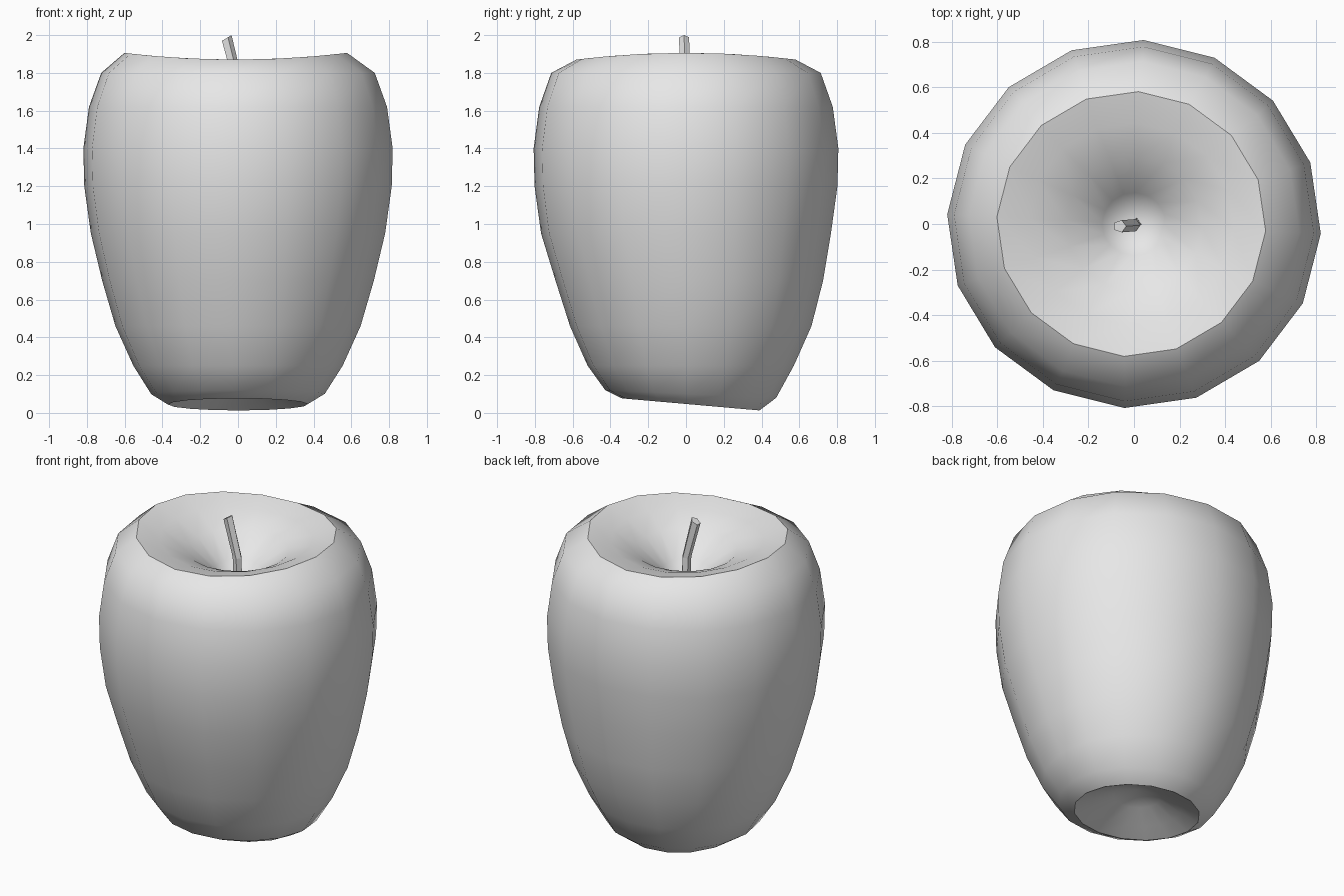
import bpy, bmesh, math
from mathutils import Vector

cube = bpy.data.objects.get("Cube")
if cube:
    bpy.data.objects.remove(cube, do_unlink=True)

grey = bpy.data.materials.new("light_grey")
grey.use_nodes = True
colour = (0.8, 0.8, 0.8, 1)
grey.diffuse_color = colour
grey.node_tree.nodes["Principled BSDF"].inputs["Base Color"].default_value = colour

SIDES = 16


def finish(bm, name):
    bmesh.ops.recalc_face_normals(bm, faces=bm.faces)
    mesh = bpy.data.meshes.new(name)
    bm.to_mesh(mesh)
    bm.free()
    mesh.materials.append(grey)
    obj = bpy.data.objects.new(name, mesh)
    bpy.context.collection.objects.link(obj)
    return obj


def bridge(bm, a, b):
    n = len(a)
    return [bm.faces.new((a[i], a[(i + 1) % n], b[(i + 1) % n], b[i])) for i in range(n)]


def fan(bm, ring, tip):
    n = len(ring)
    return [bm.faces.new((ring[i], ring[(i + 1) % n], tip)) for i in range(n)]


# Fruit body: (radius, height, saddle, tilt) from the lower dimple to the upper one
profile = [
    (0.14, 0.15, 0, 0.01), (0.27, 0.09, 0, 0.02),
    (0.37, 0.045, 0, 0.032),                       # lower rim
    (0.46, 0.10, 0, 0.02), (0.555, 0.25, 0, 0), (0.65, 0.46, 0, 0),
    (0.72, 0.70, 0, 0), (0.78, 0.95, 0, 0), (0.815, 1.2, 0, 0),
    (0.82, 1.4, 0, 0), (0.79, 1.62, 0, 0), (0.725, 1.8, 0, 0),
    (0.59, 1.888, 0.018, 0),                       # upper rim
    (0.45, 1.85, 0.01, 0), (0.3, 1.785, 0, 0), (0.14, 1.66, 0, 0),
]
LOWER_RIM, UPPER_RIM = 2, 12

bm = bmesh.new()
rings = []
for radius, height, saddle, tilt in profile:
    shift_y = min(0.025, 0.07 * max(0, 0.95 - height))
    shift_x = -0.012 if height > 1.84 else 0
    ring = []
    for i in range(SIDES):
        a = math.radians(-3) + math.tau * i / SIDES
        z = height + saddle * math.cos(2 * a) - tilt * math.sin(a)
        ring.append(bm.verts.new((radius * math.cos(a) + shift_x,
                                  radius * 0.985 * math.sin(a) + shift_y, z)))
    rings.append(ring)
for low, high in zip(rings, rings[1:]):
    bridge(bm, low, high)
fan(bm, rings[0], bm.verts.new((0, 0.02, 0.2)))
fan(bm, rings[-1], bm.verts.new((0, 0, 1.5)))
for face in bm.faces:
    face.smooth = True
# Crisp edges around both dimples
for index in (LOWER_RIM, UPPER_RIM):
    ring = rings[index]
    for i in range(SIDES):
        bm.edges.get((ring[i], ring[(i + 1) % SIDES])).smooth = False
finish(bm, "fruit_body")

# Bent stem with a slanted tip
bm = bmesh.new()
path = [Vector((0.005, 0, 1.48)), Vector((0, -0.005, 1.74)), Vector((-0.062, -0.01, 1.983))]
sections = []
for k, centre in enumerate(path):
    slant = 0.6 if k == 2 else 0
    section = []
    for i in range(5):
        a = math.tau * i / 5
        x, y = 0.028 * math.cos(a), 0.028 * math.sin(a)
        section.append(bm.verts.new(centre + Vector((x, y, slant * x))))
    sections.append(section)
for low, high in zip(sections, sections[1:]):
    bridge(bm, low, high)
bm.faces.new(sections[-1])
bm.faces.new(sections[0])
finish(bm, "stem")
